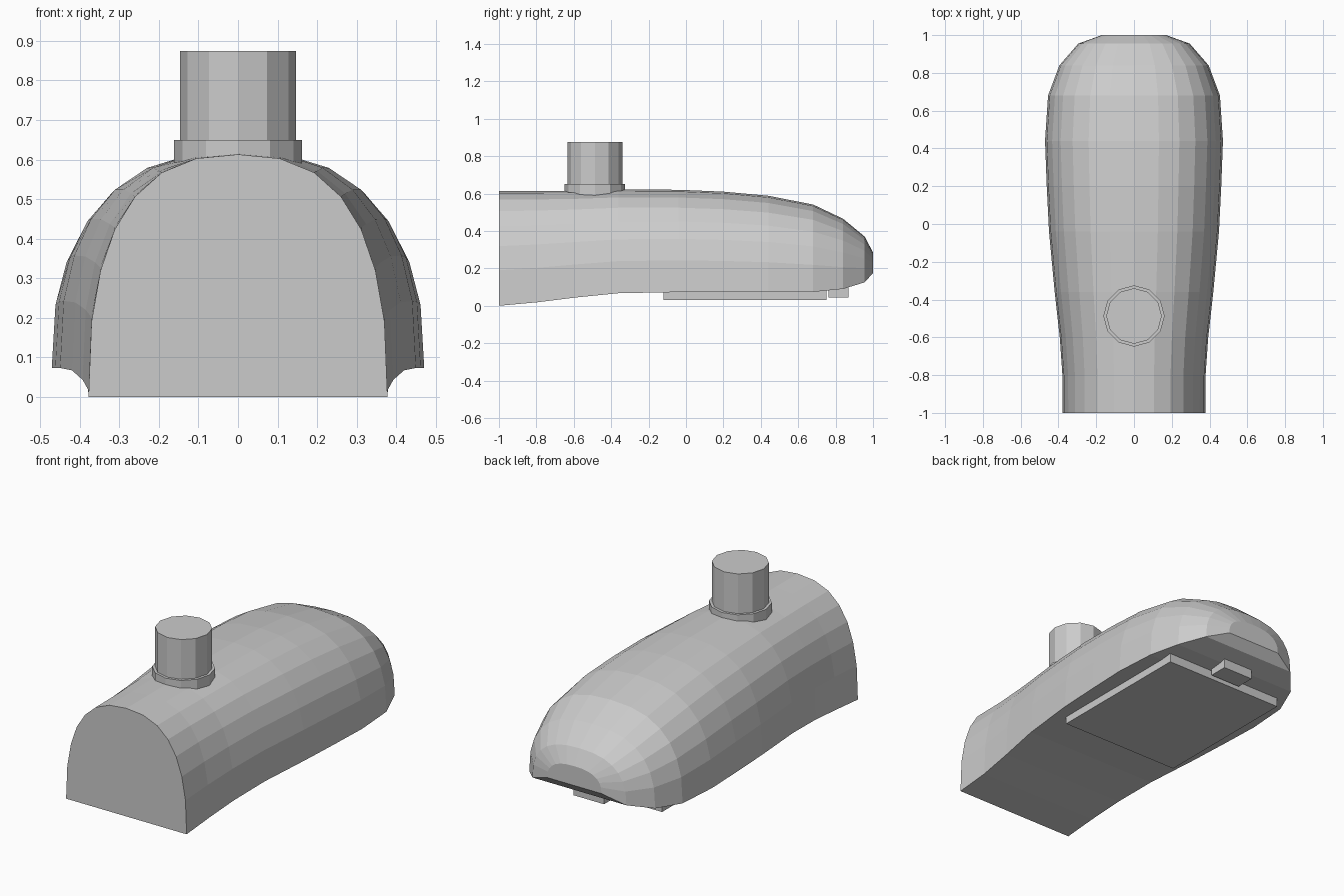
import bpy, bmesh

if "Cube" in bpy.data.objects:
    bpy.data.objects.remove(bpy.data.objects["Cube"])

grey = bpy.data.materials.new("plain grey")
grey.diffuse_color = (0.6, 0.6, 0.6, 1)
grey.use_nodes = True
grey.node_tree.nodes["Principled BSDF"].inputs["Base Color"].default_value = grey.diffuse_color


def finish(name, bm):
    bmesh.ops.recalc_face_normals(bm, faces=bm.faces)
    me = bpy.data.meshes.new(name)
    bm.to_mesh(me)
    bm.free()
    me.materials.append(grey)
    ob = bpy.data.objects.new(name, me)
    bpy.context.collection.objects.link(ob)
    return ob


def box(name, half_x, y0, y1, z0, z1):
    bm = bmesh.new()
    bmesh.ops.create_cube(bm, size=1)
    for v in bm.verts:
        v.co.x *= 2 * half_x
        v.co.y = y1 if v.co.y > 0 else y0
        v.co.z = z1 if v.co.z > 0 else z0
    return finish(name, bm)


def cylinder(name, radius, y, z0, z1, sides=12):
    bm = bmesh.new()
    bmesh.ops.create_cone(bm, cap_ends=True, segments=sides, radius1=radius,
                          radius2=radius, depth=z1 - z0)
    bmesh.ops.translate(bm, verts=bm.verts, vec=(0, y, (z0 + z1) / 2))
    return finish(name, bm)


# Body: an arched half section, scaled along the length
half = [(1, 0), (0.98, 0.31), (0.92, 0.52), (0.825, 0.69), (0.69, 0.825),
        (0.51, 0.925), (0.28, 0.983)]
arch = half + [(0, 1)] + [(-x, z) for x, z in reversed(half)]
# y, half width, bottom, top
stations = [(-1.0, 0.378, 0.0, 0.613), (-0.8, 0.379, 0.018, 0.613),
            (-0.6, 0.393, 0.043, 0.614), (-0.36, 0.42, 0.067, 0.621),
            (-0.04, 0.45, 0.073, 0.62), (0.2, 0.462, 0.073, 0.61),
            (0.44, 0.471, 0.073, 0.588), (0.68, 0.455, 0.074, 0.541),
            (0.84, 0.395, 0.09, 0.465), (0.955, 0.295, 0.125, 0.37),
            (1.0, 0.17, 0.175, 0.285)]
bm = bmesh.new()
rings = [[bm.verts.new((x * w, y, lo + z * (hi - lo))) for x, z in arch]
         for y, w, lo, hi in stations]
n = len(arch)
for a, b in zip(rings, rings[1:]):
    for i in range(n):
        j = (i + 1) % n
        bm.faces.new((a[i], a[j], b[j], b[i]))
bm.faces.new(rings[0])
bm.faces.new(rings[-1])
finish("body", bm)

# Post and its collar on top
cylinder("collar", 0.162, -0.487, 0.56, 0.65)
cylinder("post", 0.147, -0.487, 0.58, 0.875)

# Plate and small block underneath
box("bottom_plate", 0.375, -0.12, 0.75, 0.03, 0.085)
box("bottom_block", 0.095, 0.762, 0.87, 0.045, 0.12)
